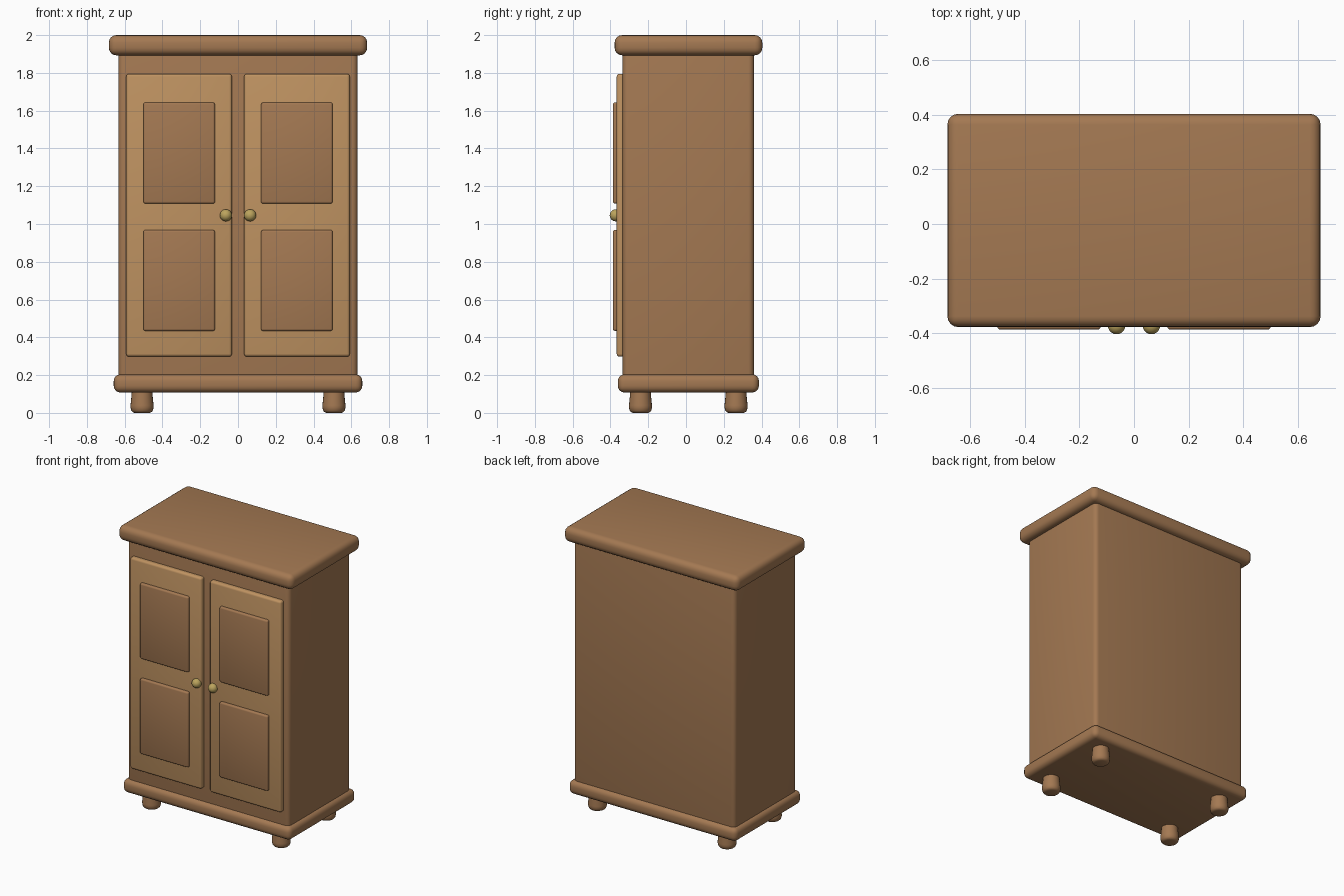
import bpy
import bmesh
from math import radians

if "Cube" in bpy.data.objects:
    bpy.data.objects.remove(bpy.data.objects["Cube"])


def material(name, rgb):
    m = bpy.data.materials.new(name)
    m.diffuse_color = (*rgb, 1)
    m.use_nodes = True
    m.node_tree.nodes["Principled BSDF"].inputs["Base Color"].default_value = m.diffuse_color
    return m


WOOD = material("wood", (0.37, 0.19, 0.085))
LIGHT_WOOD = material("light_wood", (0.52, 0.29, 0.12))
BRASS = material("brass", (0.50, 0.37, 0.11))


def finish(name, bm, mat):
    bmesh.ops.recalc_face_normals(bm, faces=bm.faces)
    mesh = bpy.data.meshes.new(name)
    bm.to_mesh(mesh)
    bm.free()
    mesh.materials.append(mat)
    obj = bpy.data.objects.new(name, mesh)
    bpy.context.collection.objects.link(obj)
    bpy.ops.object.select_all(action='DESELECT')
    obj.select_set(True)
    bpy.context.view_layer.objects.active = obj
    bpy.ops.object.shade_smooth_by_angle(angle=radians(35))
    return obj


def rounded_box(name, x, y, z, bevel, mat, segments=4):
    """Box between the given (min, max) ranges with rounded edges."""
    bm = bmesh.new()
    bmesh.ops.create_cube(bm, size=1)
    for v in bm.verts:
        for i, (lo, hi) in enumerate((x, y, z)):
            v.co[i] = lo if v.co[i] < 0 else hi
    bmesh.ops.bevel(bm, geom=bm.edges[:], offset=bevel, segments=segments,
                    profile=0.5, affect='EDGES')
    return finish(name, bm, mat)


def turned(name, profile, x, y, mat, sides=24):
    """Closed lathe from (radius, z) points, rings joined bottom to top."""
    bm = bmesh.new()
    rings = []
    for r, z in profile:
        ring = bmesh.ops.create_circle(bm, segments=sides, radius=r)["verts"]
        for v in ring:
            v.co.z = z
        rings.append(ring)
    for a, b in zip(rings, rings[1:]):
        for i in range(sides):
            j = (i + 1) % sides
            bm.faces.new((a[i], a[j], b[j], b[i]))
    bm.faces.new(rings[0])
    bm.faces.new(rings[-1])
    bmesh.ops.translate(bm, verts=bm.verts, vec=(x, y, 0))
    return finish(name, bm, mat)


# Carcass, plinth and cornice
rounded_box("body", (-0.633, 0.633), (-0.335, 0.36), (0.14, 1.96), 0.03, WOOD)
rounded_box("plinth", (-0.658, 0.658), (-0.361, 0.386), (0.108, 0.204), 0.035, WOOD)
rounded_box("cornice", (-0.684, 0.684), (-0.378, 0.404), (1.893, 2.0), 0.04, WOOD)

# Doors with raised panels and knobs, mirrored left and right
for side, s in (("left", -1), ("right", 1)):
    def span(a, b):
        return tuple(sorted((s * a, s * b)))

    rounded_box(f"{side}_door", span(0.032, 0.592), (-0.367, -0.32),
                (0.298, 1.795), 0.015, LIGHT_WOOD, 3)
    for level, z in (("lower", (0.434, 0.968)), ("upper", (1.108, 1.643))):
        rounded_box(f"{side}_{level}_panel", span(0.122, 0.501), (-0.387, -0.352),
                    z, 0.011, WOOD, 3)

    bm = bmesh.new()
    bmesh.ops.create_uvsphere(bm, u_segments=20, v_segments=12, radius=0.032)
    bmesh.ops.translate(bm, verts=bm.verts, vec=(s * 0.064, -0.372, 1.046))
    finish(f"{side}_knob", bm, BRASS)

    # Tapered feet with rounded undersides
    for end, y in (("front", -0.241), ("back", 0.265)):
        turned(f"{side}_{end}_foot",
               [(0.04, 0), (0.05, 0.004), (0.057, 0.012), (0.061, 0.028),
                (0.061, 0.04), (0.055, 0.1), (0.054, 0.125)],
               s * 0.508, y, WOOD)
